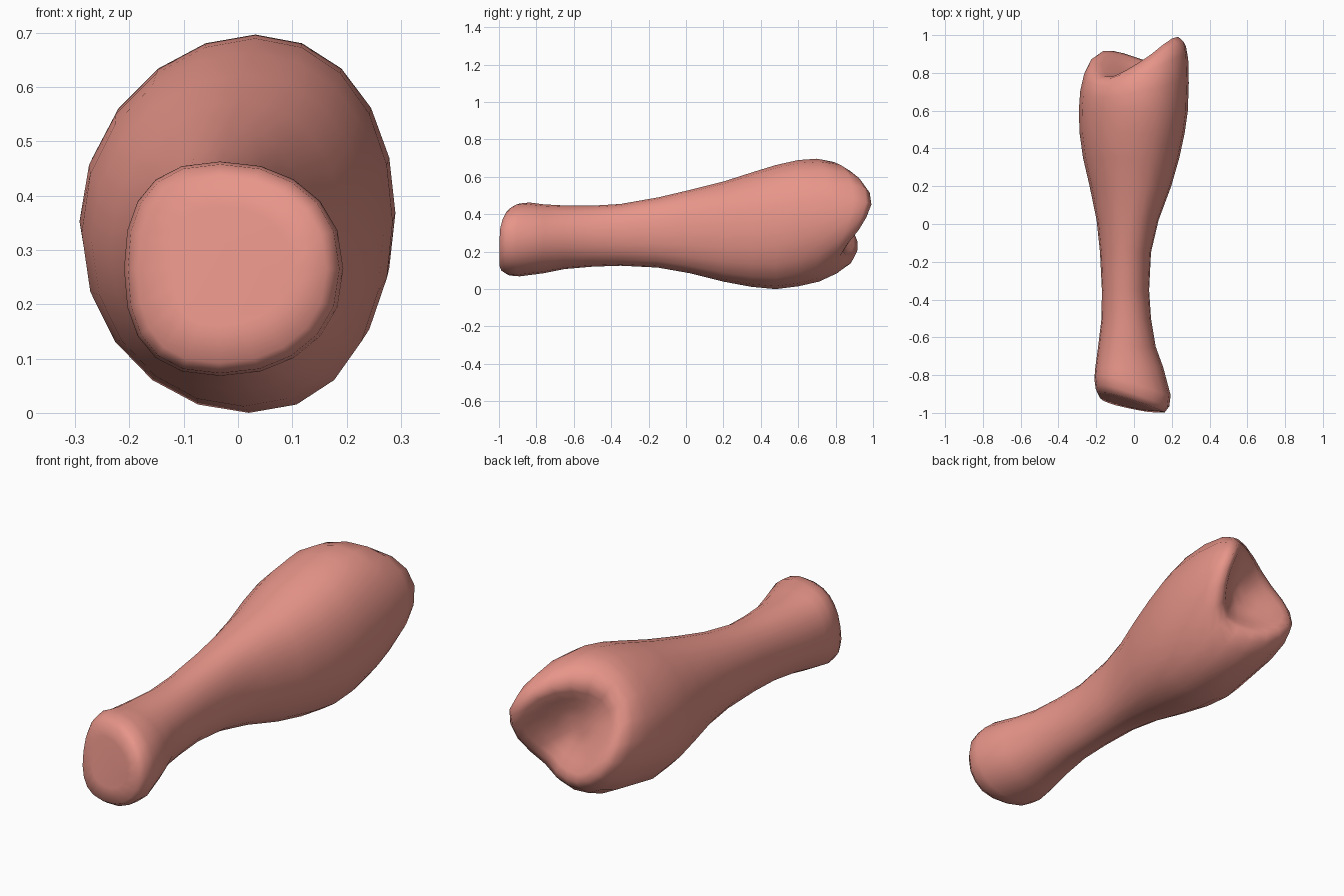
import bpy, bmesh
from math import cos, sin, pi, copysign

N = 20
ANG = [2 * pi * i / N for i in range(N)]

def ring(left, right, low, high, y, power=2.0, skew=0.0):
    """Closed cross-section; y is a function of (angle, x, z), skew slides top and bottom in x."""
    cx, rx, cz, rz = (left + right) / 2, (right - left) / 2, (low + high) / 2, (high - low) / 2
    pts = []
    for a in ANG:
        x = cx + rx * copysign(abs(cos(a)) ** (2 / power), cos(a)) + skew * sin(a) ** 2
        z = cz + rz * copysign(abs(sin(a)) ** (2 / power), sin(a))
        pts.append((x, y(a, x, z), z))
    return pts

# slanted flat face at the narrow end (offset from y = -0.955)
def face_tilt(x, z):
    return max(-0.04, -0.27 * x + 0.14 * (z - 0.27) - 0.3 * x * (z - 0.27))

# wavy socket rim: two lobes with saddles between them (angle, y)
RIM = [(0, 0.965), (24, 1.0), (48, 0.965), (80, 0.875), (105, 0.815), (135, 0.765), (165, 0.82),
       (190, 0.88), (222, 0.925), (250, 0.905), (280, 0.865), (310, 0.835), (340, 0.92), (360, 0.965)]

def rim_y(a):
    d = a * 180 / pi
    for (a0, y0), (a1, y1) in zip(RIM, RIM[1:]):
        if d <= a1 + 1e-6:
            return y0 + (y1 - y0) * (d - a0) / (a1 - a0)

rings = []
# narrow end: face edge, then swelling behind it
for l, r, lo, hi, back, tilt in [(-0.12, 0.10, 0.16, 0.38, -0.005, 1),
                                 (-0.185, 0.163, 0.092, 0.438, -0.002, 1),
                                 (-0.203, 0.187, 0.073, 0.458, 0.03, 1),
                                 (-0.21, 0.194, 0.068, 0.463, 0.085, 0.9)]:
    rings.append(ring(l, r, lo, hi,
                      lambda a, x, z: -0.955 + back + tilt * face_tilt(x, z), 2.3, -0.025))

# shaft sections: y, left, right, low, high, skew
for y, l, r, lo, hi, k in [(-0.76, -0.205, 0.155, 0.085, 0.453, -0.02),
                           (-0.65, -0.19, 0.115, 0.107, 0.447, -0.01),
                           (-0.5, -0.172, 0.09, 0.12, 0.446, 0), (-0.35, -0.17, 0.08, 0.125, 0.455, 0),
                           (-0.15, -0.18, 0.09, 0.115, 0.49, 0.01), (0.02, -0.198, 0.13, 0.085, 0.53, 0.015),
                           (0.2, -0.235, 0.197, 0.04, 0.575, 0.02), (0.35, -0.27, 0.24, 0.012, 0.623, 0.025),
                           (0.48, -0.288, 0.268, 0.0, 0.663, 0.03)]:
    rings.append(ring(l, r, lo, hi, lambda a, x, z: y, 2.1, k))

# wide end rolling over to the rim
for t, l, r, lo, hi in [(0, -0.292, 0.285, 0.015, 0.69), (0.4, -0.285, 0.29, 0.04, 0.697),
                        (0.75, -0.265, 0.287, 0.085, 0.68), (0.93, -0.24, 0.275, 0.125, 0.645),
                        (1, -0.205, 0.245, 0.165, 0.605)]:
    rings.append(ring(l, r, lo, hi, lambda a, x, z: 0.6 + t * (rim_y(a) - 0.6), 2.0, 0.035 * (1 - t * t)))

# shallow hollow inside the rim
for d, s in [(0.14, 0.85), (0.46, 0.65), (0.78, 0.42), (0.95, 0.2)]:
    rings.append(ring(0.018 - 0.225 * s, 0.018 + 0.225 * s, 0.385 - 0.22 * s, 0.385 + 0.22 * s,
                      lambda a, x, z: rim_y(a) + d * (0.785 - rim_y(a))))

# skin the rings
bm = bmesh.new()
loops = [[bm.verts.new(p) for p in r] for r in rings]
for a, b in zip(loops, loops[1:]):
    for i in range(N):
        j = (i + 1) % N
        bm.faces.new((a[i], a[j], b[j], b[i]))
bm.faces.new(loops[0])
bm.faces.new(loops[-1])
bmesh.ops.recalc_face_normals(bm, faces=bm.faces)
for f in bm.faces:
    f.smooth = True
mesh = bpy.data.meshes.new("bone")
bm.to_mesh(mesh)
bm.free()
bone = bpy.data.objects.new("bone", mesh)
bpy.context.collection.objects.link(bone)

mat = bpy.data.materials.new("bone_pink")
mat.diffuse_color = (0.8, 0.3, 0.25, 1)
mesh.materials.append(mat)
